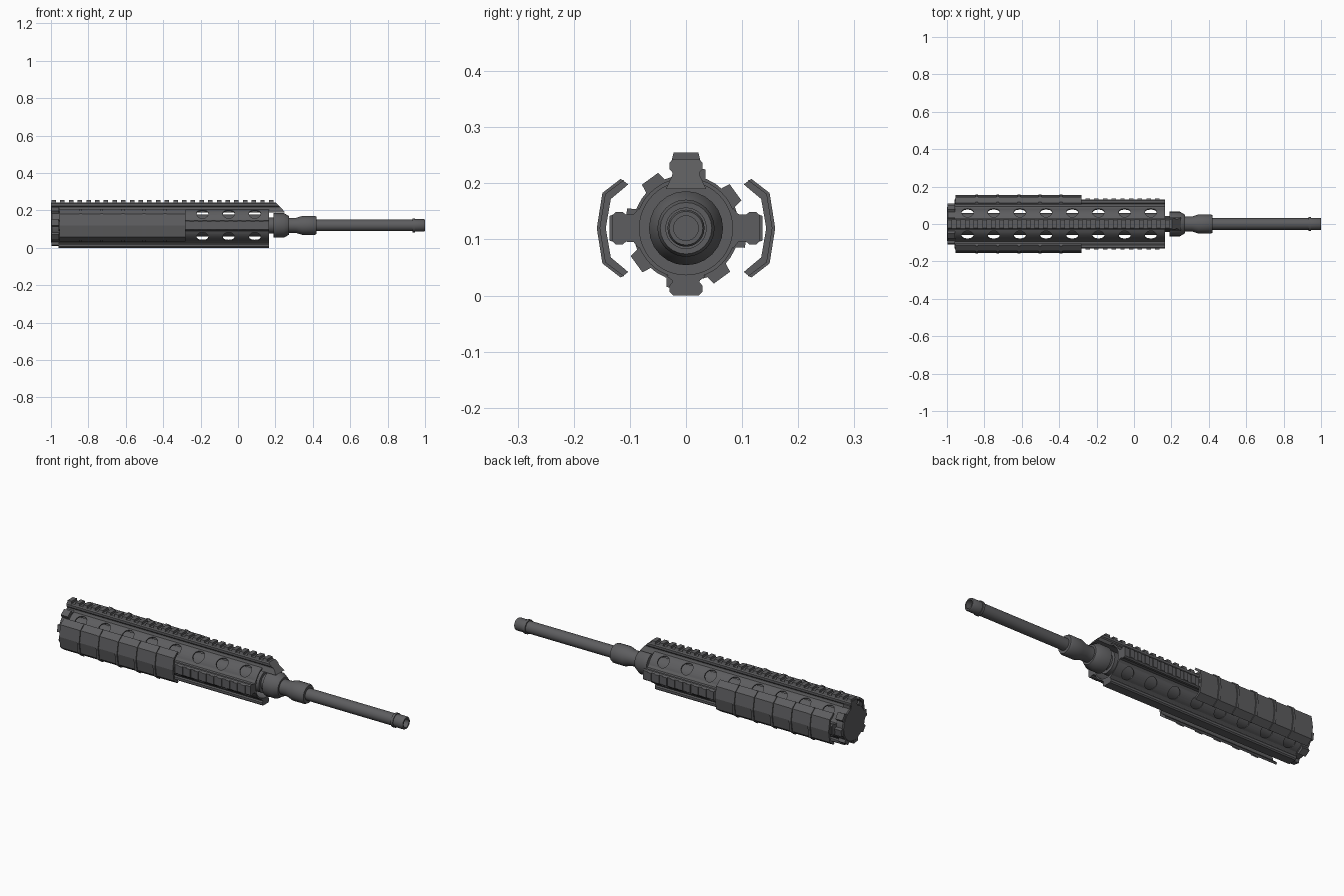
import bpy, bmesh, math
from mathutils import Matrix, Vector

cube = bpy.data.objects.get("Cube")
if cube:
    bpy.data.objects.remove(cube)

AXIS = Vector((0, 0, 0.12))

metal = bpy.data.materials.new("dark gray metal")
metal.use_nodes = True
GRAY = (0.11, 0.11, 0.115, 1)
metal.diffuse_color = GRAY
metal.node_tree.nodes["Principled BSDF"].inputs["Base Color"].default_value = GRAY


def finish(name, bm, smooth=False):
    """Turn a bmesh built around the x axis into an object on the bore line."""
    bmesh.ops.remove_doubles(bm, verts=bm.verts, dist=1e-5)
    bmesh.ops.recalc_face_normals(bm, faces=bm.faces)
    bmesh.ops.translate(bm, vec=AXIS, verts=bm.verts)
    mesh = bpy.data.meshes.new(name)
    bm.to_mesh(mesh)
    bm.free()
    mesh.materials.append(metal)
    obj = bpy.data.objects.new(name, mesh)
    bpy.context.collection.objects.link(obj)
    if smooth:
        smooth_shade(obj)
    return obj


def smooth_shade(obj):
    bpy.ops.object.select_all(action='DESELECT')
    obj.select_set(True)
    bpy.context.view_layer.objects.active = obj
    bpy.ops.object.shade_smooth_by_angle(angle=math.radians(32))


def lathe(bm, profile, sides, closed=False):
    """Revolve (x, radius) points around the x axis."""
    rings = []
    for x, r in profile:
        rings.append([bm.verts.new((x, r * math.cos(a), r * math.sin(a)))
                      for a in (2 * math.pi * i / sides for i in range(sides))])
    pairs = list(zip(rings, rings[1:]))
    if closed:
        pairs.append((rings[-1], rings[0]))
    for a, b in pairs:
        for i in range(sides):
            j = (i + 1) % sides
            bm.faces.new((a[i], a[j], b[j], b[i]))
    if not closed:
        bm.faces.new(rings[0])
        bm.faces.new(rings[-1])


def prism(bm, section, x0, x1, angle=0.0):
    """Extrude a (y, z) section along x, turned around the axis."""
    turn = Matrix.Rotation(angle, 3, 'X')
    a = [bm.verts.new(turn @ Vector((x0, y, z))) for y, z in section]
    b = [bm.verts.new(turn @ Vector((x1, y, z))) for y, z in section]
    n = len(section)
    bm.faces.new(a)
    bm.faces.new(b)
    for i in range(n):
        j = (i + 1) % n
        bm.faces.new((a[i], a[j], b[j], b[i]))
    return b


def mirrored(half):
    return half + [(-y, z) for y, z in reversed(half)]


# Perforated handguard tube
bm = bmesh.new()
lathe(bm, [(-0.96, 0.09), (0.165, 0.09), (0.165, 0.083), (-0.96, 0.083)], 48, closed=True)
guard = finish("handguard_tube", bm)

bm = bmesh.new()
for i in range(8):
    for k in range(4):
        turn = Matrix.Rotation(math.pi / 4 + k * math.pi / 2, 4, 'X')
        place = turn @ Matrix.Translation((-0.89 + 0.14 * i, 0, 0.085))
        bmesh.ops.create_cone(bm, cap_ends=True, segments=20, radius1=0.032,
                              radius2=0.032, depth=0.06, matrix=place)
cutter = finish("hole_cutter", bm)
cutter.hide_render = True
cut = guard.modifiers.new("holes", 'BOOLEAN')
cut.operation = 'DIFFERENCE'
cut.solver = 'EXACT'
cut.object = cutter
bpy.context.view_layer.update()
evaluated = guard.evaluated_get(bpy.context.evaluated_depsgraph_get())
pierced = bpy.data.meshes.new_from_object(evaluated)
guard.modifiers.clear()
guard.data = pierced
bpy.data.objects.remove(cutter)
smooth_shade(guard)


# Four accessory rails: name, turn, top distance, start, end, toothed
def rail(name, angle, top, x0, x1, toothed, base=0.084):
    bm = bmesh.new()
    section = mirrored([(0.036, base), (0.025, 0.093), (0.024, top - 0.024),
                        (0.029, top - 0.018), (0.029, top - 0.006), (0.023, top)])
    front = prism(bm, section, x0, x1, angle)
    if name == "top_rail":
        for v in front:
            v.co.x -= max(0, v.co.z - 0.075)
    if toothed:
        x = x0 + 0.003
        while x < min(x1, 0.205) - 0.02:
            prism(bm, mirrored([(0.027, top - 0.008), (0.022, top + 0.012 * (top < 0.125)
                  + 0.005 * (top >= 0.125))]), x, x + 0.024, angle)
            x += 0.0465
    finish(name, bm)


rail("top_rail", 0, 0.123, -1.0, 0.25, True, base=0.07)
rail("bottom_rail", math.pi, 0.12, -0.96, 0.165, False)
rail("left_rail", -math.pi / 2, 0.131, -0.96, 0.165, True)
rail("right_rail", math.pi / 2, 0.131, -0.96, 0.165, True)

# Side grip panels with raised ribs
OUTER = [(0.112, 0.085), (0.144, 0.061), (0.154, 0), (0.144, -0.061), (0.112, -0.085)]
INNER = [(0.103, 0.078), (0.134, 0.052), (0.143, 0), (0.134, -0.052), (0.103, -0.078)]
for side, sign in (("left", 1), ("right", -1)):
    bm = bmesh.new()
    shell = [(sign * y, z) for y, z in OUTER + INNER[::-1]]
    prism(bm, shell, -0.955, -0.28)
    ridge = [(sign * (y + 0.005), z * 1.03) for y, z in OUTER]
    ridge += [(sign * (y - 0.002), z) for y, z in OUTER[::-1]]
    for i in range(5):
        x = -0.84 + 0.1125 * i
        prism(bm, ridge, x - 0.007, x + 0.007)
    finish(side + "_grip_panel", bm)

# Inner liner behind the holes
bm = bmesh.new()
lathe(bm, [(-0.97, 0.058), (0.165, 0.058)], 32)
finish("inner_liner", bm, True)

# Rear locking nut with eight lugs
bm = bmesh.new()
lathe(bm, [(-1.0, 0.09), (-0.995, 0.095), (-0.955, 0.095)], 32)
for k in range(8):
    lug = mirrored([(0.022, 0.08), (0.018, 0.109)])
    prism(bm, lug, -0.998, -0.957, math.radians(36 + 45 * k - 90))
finish("rear_nut", bm, True)

# Stepped barrel with collar, gas ring and hollow muzzle
bm = bmesh.new()
lathe(bm, [(0.15, 0.042), (0.19, 0.042), (0.19, 0.066), (0.245, 0.066), (0.272, 0.05),
           (0.272, 0.04), (0.31, 0.04), (0.345, 0.051), (0.41, 0.051), (0.42, 0.046),
           (0.42, 0.031), (0.932, 0.031), (0.932, 0.037), (0.945, 0.037), (0.945, 0.033),
           (0.995, 0.033), (1.0, 0.03), (1.0, 0.022), (0.95, 0.022)], 24)
finish("barrel", bm, True)
